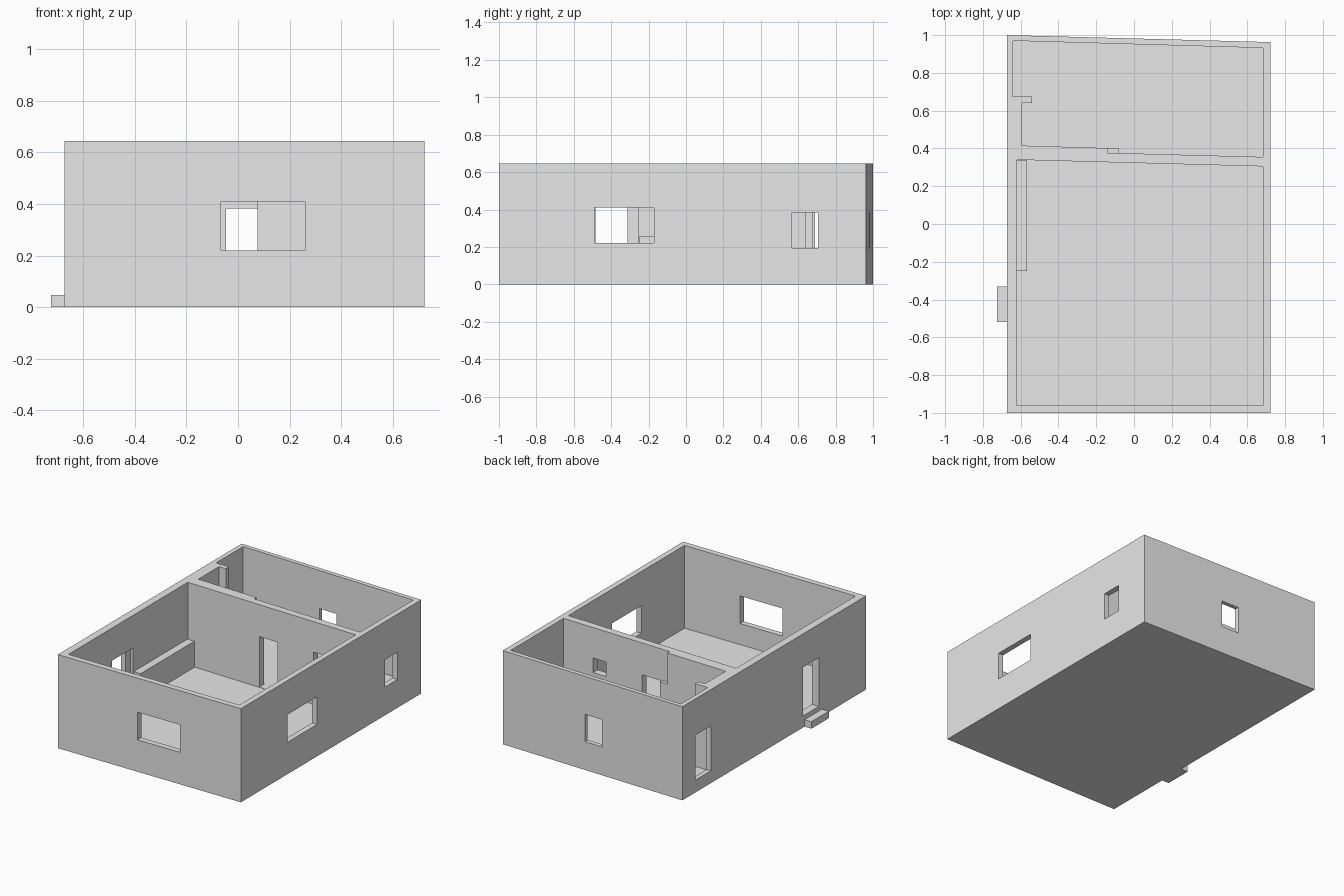
import bpy, bmesh

cube = bpy.data.objects.get("Cube")
if cube:
    bpy.data.objects.remove(cube, do_unlink=True)

# One plain plaster colour
plaster = bpy.data.materials.new("light_grey_plaster")
plaster.use_nodes = True
plaster.diffuse_color = (0.8, 0.8, 0.8, 1)
plaster.node_tree.nodes["Principled BSDF"].inputs["Base Color"].default_value = (0.8, 0.8, 0.8, 1)


def prism(name, outline, z0, z1):
    """Extrude a floor-plan outline between two heights."""
    bm = bmesh.new()
    base = bm.faces.new([bm.verts.new((x, y, z0)) for x, y in outline])
    top = bmesh.ops.extrude_face_region(bm, geom=[base])["geom"]
    moved = [v for v in top if isinstance(v, bmesh.types.BMVert)]
    bmesh.ops.translate(bm, verts=moved, vec=(0, 0, z1 - z0))
    bmesh.ops.recalc_face_normals(bm, faces=bm.faces)
    mesh = bpy.data.meshes.new(name)
    bm.to_mesh(mesh)
    bm.free()
    mesh.materials.append(plaster)
    obj = bpy.data.objects.new(name, mesh)
    bpy.context.scene.collection.objects.link(obj)
    return obj


def box(name, x, y, z):
    return prism(name, [(x[0], y[0]), (x[1], y[0]), (x[1], y[1]), (x[0], y[1])], *z)


def cut(target, cutter):
    mod = target.modifiers.new(cutter.name, "BOOLEAN")
    mod.operation = "DIFFERENCE"
    mod.solver = "EXACT"
    mod.object = cutter
    bpy.context.view_layer.objects.active = target
    bpy.ops.object.modifier_apply(modifier=mod.name)
    bpy.data.objects.remove(cutter, do_unlink=True)


FLOOR, TOP, ABOVE = 0.075, 0.645, 0.8
LEFT, RIGHT = -0.672, 0.722

# House block with a slightly slanted back wall
walls = prism("house_walls", [(LEFT, -1), (RIGHT, -1), (RIGHT, 0.963), (LEFT, 1)], 0, TOP)

# Hollow out the two rooms, leaving floor, walls and partition
front_room = [(-0.62, -0.96), (0.683, -0.96), (0.683, 0.305), (-0.62, 0.34)]
back_room = [(-0.64, 0.97), (-0.64, 0.675), (-0.54, 0.675), (-0.54, 0.64),
             (-0.593, 0.64), (-0.593, 0.415), (-0.14, 0.402), (-0.14, 0.377),
             (0.683, 0.355), (0.683, 0.932)]
cut(walls, prism("front_room", front_room, FLOOR, ABOVE))
cut(walls, prism("back_room", back_room, FLOOR, ABOVE))

# Windows and doorways
openings = {
    "front_window": ((-0.065, 0.26), (-1.1, -0.9), (0.22, 0.41)),
    "side_window": ((0.65, 0.8), (-0.49, -0.17), (0.22, 0.41)),
    "small_side_window": ((0.65, 0.8), (0.567, 0.705), (0.195, 0.383)),
    "back_window": ((-0.047, 0.085), (0.9, 1.1), (0.195, 0.383)),
    "entrance_door": ((-0.8, -0.6), (-0.485, -0.312), (0.08, 0.415)),
    "entrance_recess": ((-0.64, -0.6), (-0.485, -0.255), (0.08, 0.42)),
    "side_door": ((-0.8, -0.6), (0.69, 0.855), (0.085, 0.395)),
    "partition_door": ((-0.065, 0.075), (0.26, 0.45), (0.077, 0.425)),
    "partition_hatch": ((0.355, 0.455), (0.26, 0.45), (0.335, 0.435)),
}
for name, size in openings.items():
    cut(walls, box(name, *size))

# Entrance step, bench along the wall and door jamb ledge
box("entrance_step", (-0.725, LEFT), (-0.52, -0.33), (0, 0.048))
box("wall_bench", (-0.625, -0.567), (-0.25, 0.335), (0.07, 0.255))
box("door_jamb", (-0.145, -0.083), (0.37, 0.402), (0.07, 0.43))
